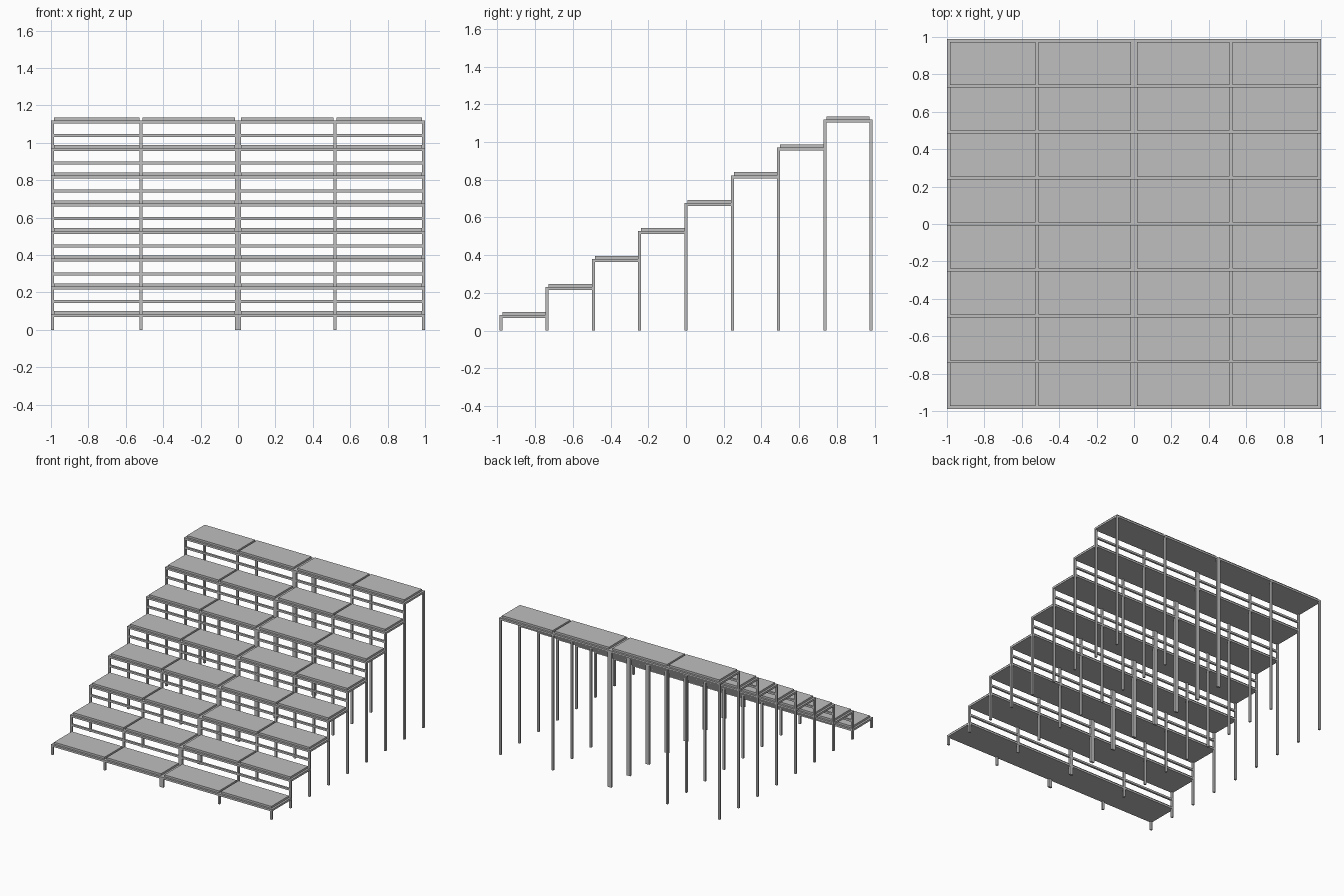
import bpy
import bmesh
from mathutils import Matrix, Vector

cube = bpy.data.objects.get("Cube")
if cube:
    bpy.data.objects.remove(cube)

# Single painted-metal grey
grey = bpy.data.materials.new("light_grey")
grey.use_nodes = True
colour = (0.52, 0.52, 0.52, 1)
grey.diffuse_color = colour
grey.node_tree.nodes["Principled BSDF"].inputs["Base Color"].default_value = colour

STEPS = 8
BAR = 0.016                    # thickness of tubes and boards
RISE = 0.148
FRONT = -0.99
PITCH = (1.98 - BAR) / STEPS
FIRST = 0.068                  # underside of the lowest platform


def add_boxes(name, boxes):
    """Make one object from boxes given as (low corner, high corner)."""
    bm = bmesh.new()
    for low, high in boxes:
        low, high = Vector(low), Vector(high)
        place = Matrix.Translation((low + high) / 2) @ Matrix.Diagonal((*(high - low), 1))
        bmesh.ops.create_cube(bm, size=1, matrix=place)
    mesh = bpy.data.meshes.new(name)
    bm.to_mesh(mesh)
    bm.free()
    mesh.materials.append(grey)
    obj = bpy.data.objects.new(name, mesh)
    bpy.context.collection.objects.link(obj)


# Post edges across the width; the middle post is a joined pair
posts_x = [(-1, -1 + BAR), (-0.526, -0.51), (-BAR, BAR), (0.51, 0.526), (1 - BAR, 1)]

for i in range(STEPS + 1):
    y = FRONT + i * PITCH
    base = FIRST + min(i, STEPS - 1) * RISE
    top = base + BAR
    # Legs from the ground to the platform
    add_boxes(f"leg_row_{i + 1}",
              [((a, y, 0), (b, y + BAR, top)) for a, b in posts_x])
    if i == STEPS:
        break
    # Platform deck carried between two rows of legs
    add_boxes(f"platform_{i + 1}", [((-1, y, base), (1, y + PITCH + BAR, top))])
    # Raised tread boards, one per bay
    add_boxes(f"tread_boards_{i + 1}",
              [((a[1], y + BAR, top), (b[0], y + PITCH, top + BAR))
               for a, b in zip(posts_x, posts_x[1:])])
    # Riser rail between this platform and the one below
    if i:
        z = base - 0.073
        add_boxes(f"riser_rail_{i + 1}", [((-1, y, z), (1, y + BAR, z + BAR))])
